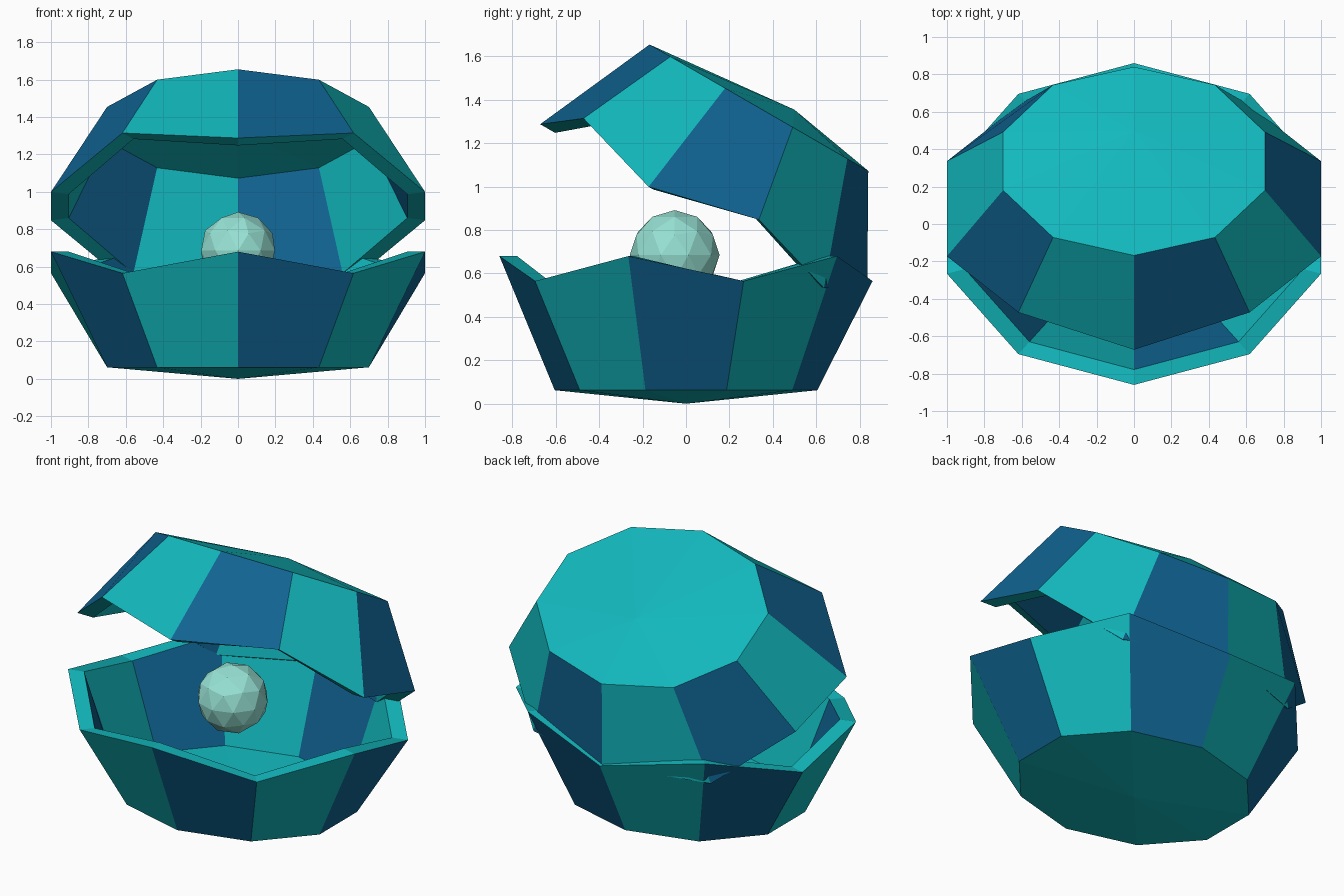
import bpy, bmesh, math
from mathutils import Matrix

if "Cube" in bpy.data.objects:
    bpy.data.objects.remove(bpy.data.objects["Cube"], do_unlink=True)


def material(name, rgb):
    mat = bpy.data.materials.new(name)
    mat.use_nodes = True
    color = (*rgb, 1)
    mat.diffuse_color = color
    mat.node_tree.nodes["Principled BSDF"].inputs["Base Color"].default_value = color
    return mat


teal = material("teal", (0.006, 0.48, 0.51))
blue = material("deep blue", (0.005, 0.125, 0.285))
mint = material("pale mint", (0.31, 0.76, 0.66))

SIDES = 10
RIM_X, BASE_X, INSET = 1.0515, 0.736, 0.905


def finish(bm, name, mats, matrix):
    bmesh.ops.recalc_face_normals(bm, faces=bm.faces)
    mesh = bpy.data.meshes.new(name)
    bm.to_mesh(mesh)
    bm.free()
    for mat in mats:
        mesh.materials.append(mat)
    # Bake the placement into the mesh, so a mirrored part keeps good normals
    mesh.transform(matrix)
    if matrix.determinant() < 0:
        mesh.flip_normals()
    obj = bpy.data.objects.new(name, mesh)
    bpy.context.collection.objects.link(obj)
    return obj


def shell(name, rim_y, base_y, tall, short, apex_y, apex_z, matrix):
    """Faceted bowl with a zigzag rim, standing on its base ring at z = 0."""
    bm = bmesh.new()

    def ring(rx, ry, heights):
        verts = []
        for i in range(SIDES):
            a = math.tau * i / SIDES - math.pi / 2
            verts.append(bm.verts.new((rx * math.cos(a), ry * math.sin(a), heights[i % 2])))
        return verts

    rim = (tall, short)
    loops = [
        ring(BASE_X, base_y, (0, 0)),
        ring(RIM_X, rim_y, rim),
        ring(RIM_X * INSET, rim_y * INSET, rim),
        ring(BASE_X, base_y, (0, 0)),
    ]
    outer_tip = bm.verts.new((0, apex_y, apex_z))
    inner_tip = bm.verts.new((0, apex_y, apex_z * 0.5))

    for i in range(SIDES):
        j = (i + 1) % SIDES
        # Outer wall, lip and inner wall; walls alternate in colour
        for k in range(3):
            face = bm.faces.new((loops[k][i], loops[k][j], loops[k + 1][j], loops[k + 1][i]))
            face.material_index = 1 if k != 1 and i % 2 == 0 else 0
        # Shallow pointed caps outside and inside
        bm.faces.new((loops[0][j], loops[0][i], outer_tip))
        bm.faces.new((loops[3][i], loops[3][j], inner_tip))
    return finish(bm, name, (teal, blue), matrix)


# Lower half
shell("lower_shell", 0.86, 0.605, 0.618, 0.503, 0, -0.062,
      Matrix.Translation((0, 0, 0.062)))

# Upper half: the same form turned over and tipped open at the back
shell("upper_shell", 0.835, 0.582, 0.57, 0.447, 0.146, -0.074,
      Matrix.Translation((0, 0.336, 1.364))
      @ Matrix.Rotation(math.radians(-30), 4, "X")
      @ Matrix.Scale(-1, 4, (0, 0, 1)))

# Pearl
bm = bmesh.new()
bmesh.ops.create_icosphere(bm, subdivisions=2, radius=0.207)
finish(bm, "pearl", (mint,), Matrix.Translation((0, -0.052, 0.685)))
